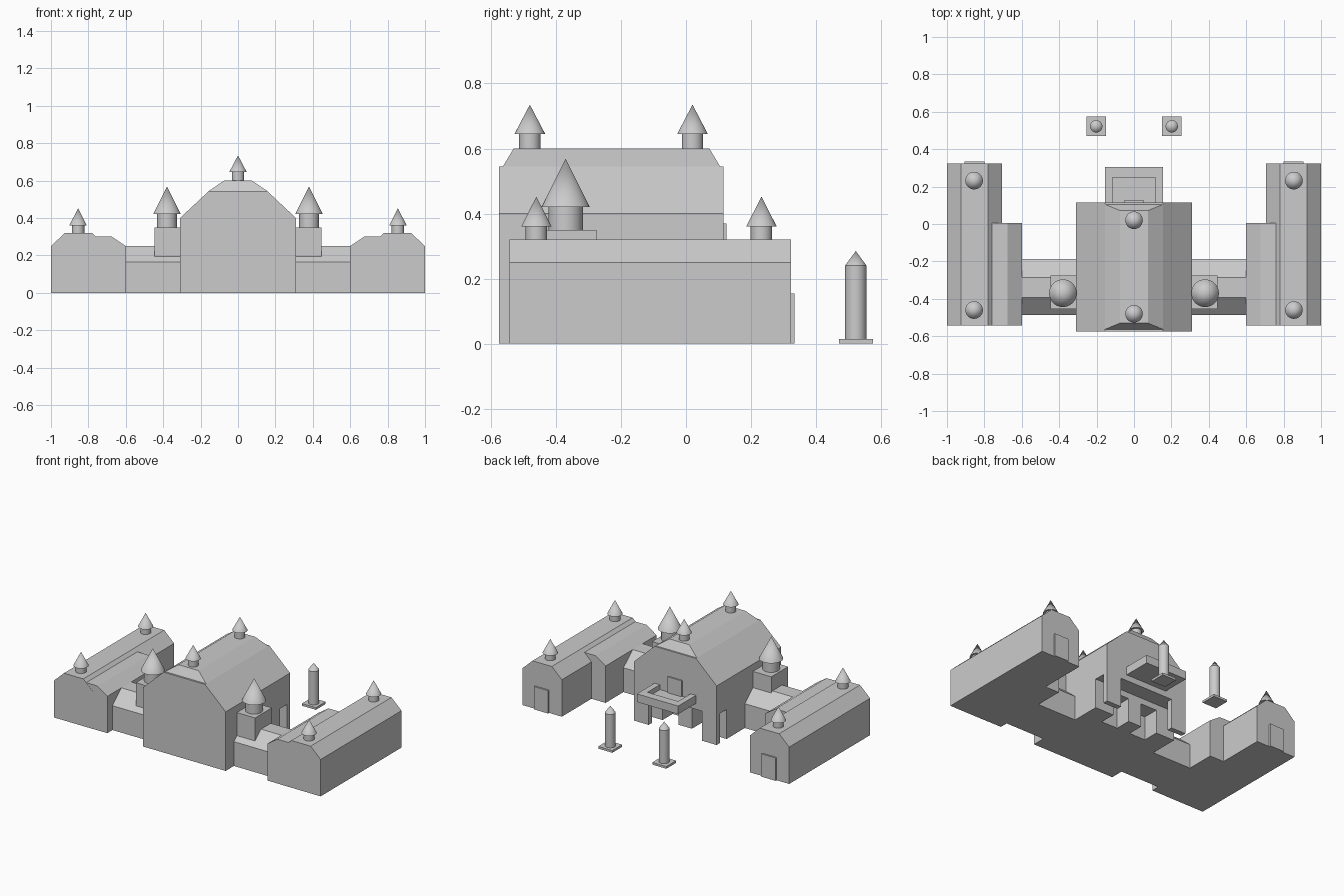
import bpy, bmesh, math

if "Cube" in bpy.data.objects:
    bpy.data.objects.remove(bpy.data.objects["Cube"])


def finish(name, bm):
    bmesh.ops.recalc_face_normals(bm, faces=bm.faces)
    me = bpy.data.meshes.new(name)
    bm.to_mesh(me)
    bm.free()
    ob = bpy.data.objects.new(name, me)
    bpy.context.collection.objects.link(ob)
    return ob


def loft(name, a, b):
    """Solid between two matching rings of points."""
    bm = bmesh.new()
    va = [bm.verts.new(p) for p in a]
    vb = [bm.verts.new(p) for p in b]
    n = len(a)
    bm.faces.new(va)
    bm.faces.new(vb)
    for i in range(n):
        j = (i + 1) % n
        bm.faces.new((va[i], va[j], vb[j], vb[i]))
    return finish(name, bm)


def prism_y(name, profile, y0, y1):
    return loft(name, [(x, y0, z) for x, z in profile], [(x, y1, z) for x, z in profile])


def prism_x(name, profile, x0, x1):
    return loft(name, [(x0, y, z) for y, z in profile], [(x1, y, z) for y, z in profile])


def box(name, x0, x1, y0, y1, z0, z1):
    return prism_y(name, [(x0, z0), (x1, z0), (x1, z1), (x0, z1)], y0, y1)


def turned(name, x, y, profile, seg=32):
    """Lathe (radius, z) points around a vertical axis, closed at both ends."""
    bm = bmesh.new()
    rings = []
    for r, z in profile:
        if r == 0:
            rings.append([bm.verts.new((x, y, z))] * seg)
        else:
            rings.append([bm.verts.new((x + r * math.cos(2 * math.pi * i / seg),
                                        y + r * math.sin(2 * math.pi * i / seg), z))
                          for i in range(seg)])
    bm.faces.new(rings[0])
    for a, b in zip(rings, rings[1:]):
        for i in range(seg):
            j = (i + 1) % seg
            quad = list(dict.fromkeys((a[i], a[j], b[j], b[i])))
            bm.faces.new(quad)
    ob = finish(name, bm)
    bpy.ops.object.select_all(action='DESELECT')
    ob.select_set(True)
    bpy.context.view_layer.objects.active = ob
    bpy.ops.object.shade_smooth_by_angle(angle=math.radians(35))
    return ob


def spire(name, x, y, z, r, drum, cone_r, cone_h):
    turned(name, x, y, [(r, z - 0.01), (r, z + drum), (cone_r, z + drum), (0, z + drum + cone_h)])


def cut(ob, cutter):
    mod = ob.modifiers.new("cut", 'BOOLEAN')
    mod.operation = 'DIFFERENCE'
    mod.solver = 'EXACT'
    mod.object = cutter
    bpy.context.view_layer.objects.active = ob
    bpy.ops.object.modifier_apply(modifier=mod.name)
    bpy.data.objects.remove(cutter)


# Main hall with an open porch at the back
hall = prism_y("hall", [(-.31, 0), (.31, 0), (.31, .4), (.155, .545), (-.155, .545), (-.31, .4)],
               -.575, .115)
cut(hall, box("porch_side_cutter", -.5, .5, .008, .08, -.1, .2))
cut(hall, box("porch_front_cutter", -.2, .2, .04, .3, -.1, .2))
for s in (-1, 1):
    cut(hall, box("doorway_cutter", *sorted((s * .05, s * .17)), -.1, .05, -.1, .16))

# Hipped cap on the hall roof
loft("hall_roof_cap",
     [(-.155, -.563, .545), (.155, -.563, .545), (.155, .105, .545), (-.155, .105, .545)],
     [(-.075, -.53, .6), (.075, -.53, .6), (.075, .072, .6), (-.075, .072, .6)])
for y in (-.48, .02):
    spire("hall_spire", 0, y, .6, .033, .045, .047, .09)

# Balcony with parapet and door
box("balcony_floor", -.155, .155, .115, .305, .24, .262)
box("balcony_front_rail", -.155, .155, .248, .305, .262, .295)
for s in (-1, 1):
    box("balcony_side_rail", *sorted((s * .115, s * .155)), .115, .248, .262, .295)
box("balcony_door", -.053, .053, .11, .125, .262, .37)

for s in (-1, 1):
    # Long wing, lower inner block and wing door
    prism_y("wing", [(s * x, z) for x, z in
                     [(1, 0), (1, .25), (.925, .32), (.78, .32), (.705, .25), (.705, 0)]],
            -.543, .323)
    prism_y("wing_inner_block", [(s * x, z) for x, z in
                                 [(.6, 0), (.6, .25), (.675, .3), (.76, .3), (.83, .25), (.83, 0)]],
            -.542, .005)
    box("wing_door", *sorted((s * .8, s * .905)), .31, .334, 0, .155)
    for y in (-.46, .232):
        spire("wing_spire", s * .855, y, .32, .033, .04, .047, .092)

    # Connecting gallery with sloped roof
    prism_x("gallery", [(-.487, 0), (-.487, .165), (-.392, .25), (-.287, .25), (-.187, .165), (-.187, 0)],
            s * .305, s * .605)

    # Tower beside the hall
    box("tower_base", *sorted((s * .305, s * .447)), -.455, -.275, .165, .35)
    spire("tower_spire", s * .38, -.37, .35, .053, .071, .074, .148)

    # Free-standing gate pillar
    box("pillar_base", *sorted((s * .15, s * .255)), .47, .575, 0, .015)
    turned("pillar", s * .202, .522, [(.033, .01), (.033, .24), (0, .285)])
